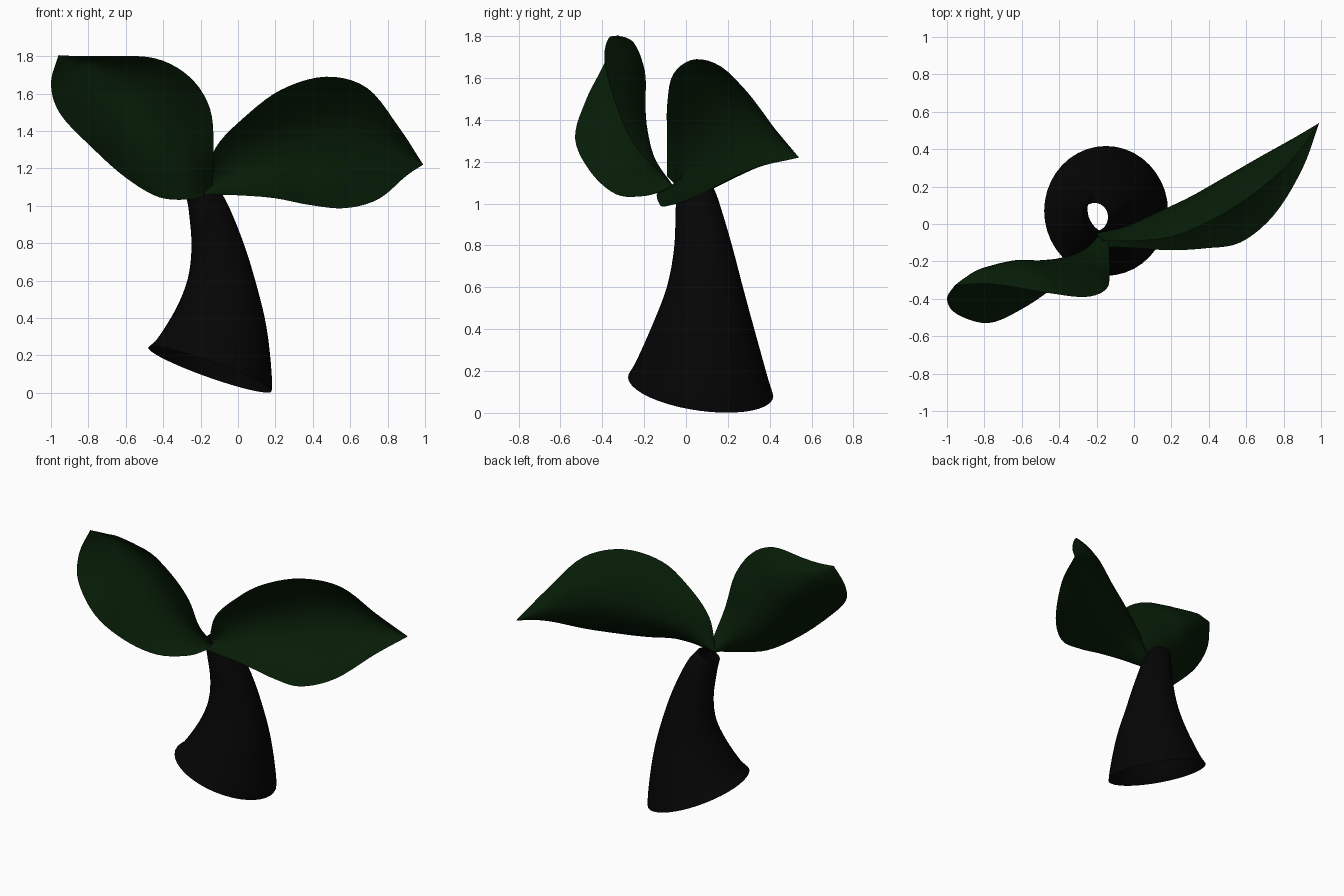
import bpy
import math
from mathutils import Vector

cube = bpy.data.objects.get("Cube")
if cube:
    bpy.data.objects.remove(cube, do_unlink=True)


def make_material(name, colour):
    mat = bpy.data.materials.new(name)
    mat.use_nodes = True
    mat.diffuse_color = (*colour, 1)
    mat.node_tree.nodes["Principled BSDF"].inputs["Base Color"].default_value = (*colour, 1)
    return mat


def smooth_path(rows, steps):
    """Resample rows of values with a Catmull-Rom spline."""
    rows = [Vector(row) for row in rows]
    padded = [rows[0] * 2 - rows[1]] + rows + [rows[-1] * 2 - rows[-2]]
    result = []
    for a, b, c, d in zip(padded, padded[1:], padded[2:], padded[3:]):
        for i in range(steps):
            t = i / steps
            result.append((b * 2 + (c - a) * t + (a * 2 - b * 5 + c * 4 - d) * t ** 2
                           + (b * 3 - a - c * 3 + d) * t ** 3) / 2)
    return result + [rows[-1]]


def skin(name, sections, material, closed):
    """Join successive point rows into one smooth surface."""
    width = len(sections[0])
    verts = [point for section in sections for point in section]
    faces = []
    for row in range(len(sections) - 1):
        for col in range(width if closed else width - 1):
            a, b = row * width + col, row * width + (col + 1) % width
            faces.append((a, b, b + width, a + width))
    mesh = bpy.data.meshes.new(name)
    mesh.from_pydata(verts, [], faces)
    mesh.validate()
    mesh.materials.append(material)
    mesh.shade_smooth()
    obj = bpy.data.objects.new(name, mesh)
    bpy.context.collection.objects.link(obj)
    return obj


def make_leaf(name, upper, midrib, lower, material):
    """Cupped blade spanning an upper edge, a midrib and a lower edge."""
    sections = []
    half = 8
    for up, mid, low in zip(*(smooth_path(path, 5) for path in (upper, midrib, lower))):
        section = []
        for i in range(-half, half + 1):
            u = i / half
            section.append(mid + (up - low) * (u / 2) + ((up + low) / 2 - mid) * u * u)
        sections.append(section)
    return skin(name, sections, material, False)


leaf_green = make_material("dark leaf green", (0.002, 0.0115, 0.002))
stem_black = make_material("stem black", (0.0015, 0.0015, 0.0015))

# Hollow bent stem: centre x, y, z, radius, slope along x, slope along y
stem_rings = [
    (-.15, .07, .125, .35, -.35, -.13),
    (-.125, .075, .2, .318, -.3, -.11),
    (-.09, .083, .4, .247, -.2, -.05),
    (-.087, .09, .6, .182, -.05, 0),
    (-.113, .08, .8, .137, .15, .08),
    (-.165, .053, 1, .103, .35, .15),
    (-.21, .037, 1.1, .077, .42, .18),
]
sides = 40
stem_sections = []
for cx, cy, cz, radius, slope_x, slope_y in smooth_path(stem_rings, 4):
    ring = []
    for i in range(sides):
        angle = math.tau * i / sides
        dx = radius * math.cos(angle) / math.hypot(1, slope_x)
        dy = radius * math.sin(angle) / math.hypot(1, slope_y)
        ring.append(Vector((cx + dx, cy + dy, cz + dx * slope_x + dy * slope_y)))
    stem_sections.append(ring)
skin("stem", stem_sections, stem_black, True)

# Left leaf, reaching sideways and back
tip = (.99, .54, 1.22)
make_leaf(
    "left_leaf",
    [(-.17, -.09, 1.13), (-.12, -.09, 1.31), (.03, -.09, 1.47), (.23, -.06, 1.62),
     (.47, .05, 1.69), (.69, .2, 1.63), (.86, .36, 1.42), tip],
    [(-.2, -.05, 1.07), (-.03, -.012, 1.165), (.13, .06, 1.24), (.31, .145, 1.28),
     (.49, .245, 1.31), (.68, .355, 1.3), (.86, .46, 1.26), tip],
    [(-.16, -.12, 1.06), (.02, -.13, 1.055), (.2, -.14, 1.04), (.38, -.13, 1.005),
     (.57, -.098, .987), (.75, .05, 1.035), (.9, .295, 1.16), tip],
    leaf_green)

# Right leaf, rising and curling forward
tip = (-.96, -.33, 1.805)
make_leaf(
    "right_leaf",
    [(-.135, -.09, 1.11), (-.13, -.26, 1.3), (-.15, -.35, 1.52), (-.26, -.39, 1.69),
     (-.45, -.37, 1.79), (-.72, -.325, 1.8), (-.85, -.32, 1.8), tip],
    [(-.18, -.055, 1.07), (-.26, -.14, 1.19), (-.38, -.18, 1.32), (-.52, -.195, 1.45),
     (-.66, -.2, 1.57), (-.83, -.245, 1.7), (-.9, -.285, 1.755), tip],
    [(-.17, -.1, 1.06), (-.25, -.21, 1.035), (-.42, -.335, 1.045), (-.6, -.455, 1.15),
     (-.78, -.53, 1.31), (-.95, -.48, 1.49), (-1, -.4, 1.65), tip],
    leaf_green)
